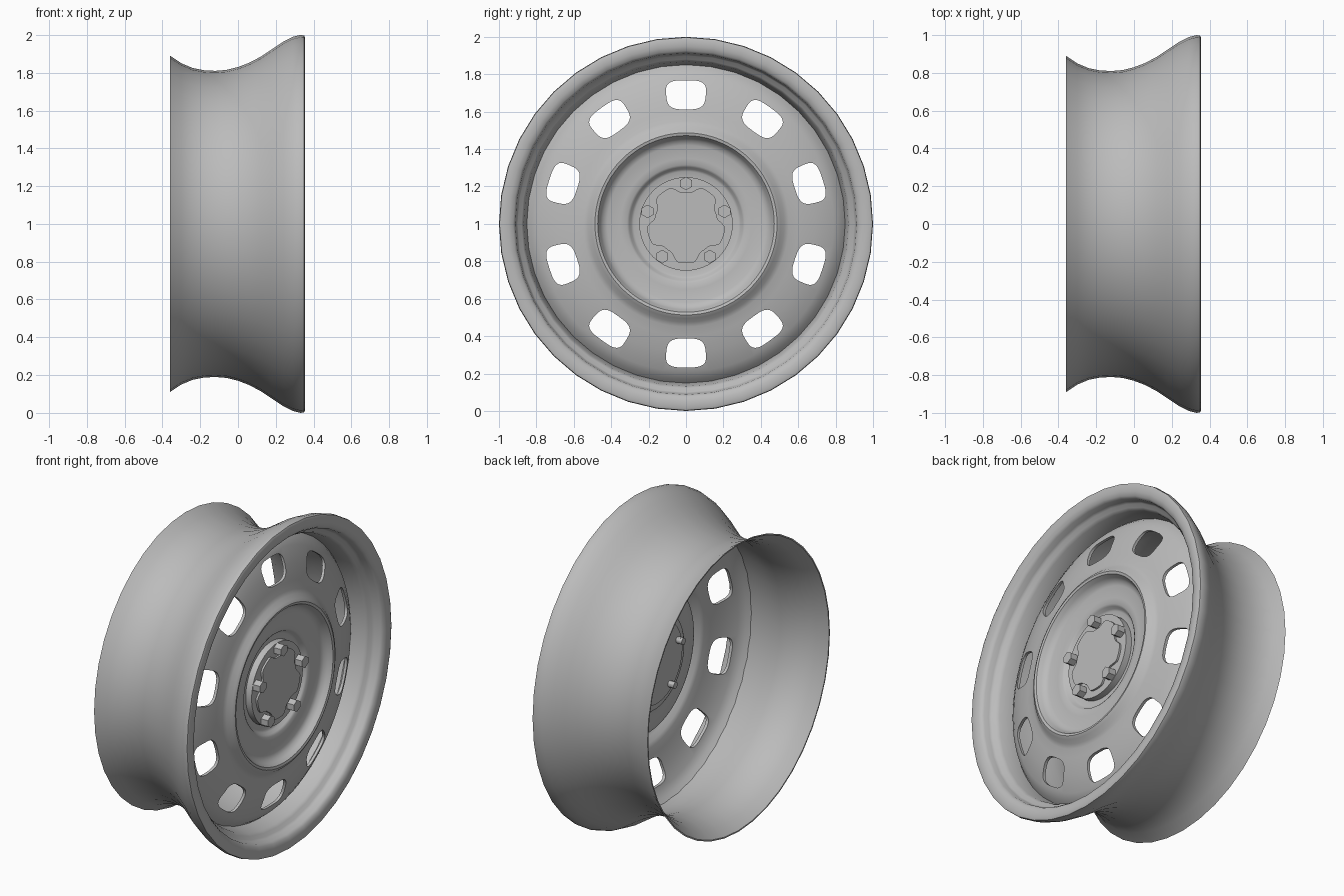
import bpy, bmesh, math
from math import sin, cos, tau, radians

cube = bpy.data.objects.get("Cube")
if cube:
    bpy.data.objects.remove(cube)

steel = bpy.data.materials.new("grey steel")
steel.use_nodes = True
GREY = (0.5, 0.5, 0.5, 1)
steel.diffuse_color = GREY
steel.node_tree.nodes["Principled BSDF"].inputs["Base Color"].default_value = GREY


def finish(name, bm, angle=40):
    bmesh.ops.recalc_face_normals(bm, faces=bm.faces)
    mesh = bpy.data.meshes.new(name)
    bm.to_mesh(mesh)
    bm.free()
    ob = bpy.data.objects.new(name, mesh)
    bpy.context.collection.objects.link(ob)
    mesh.materials.append(steel)
    smooth(ob, angle)
    return ob


def smooth(ob, angle):
    bpy.ops.object.select_all(action="DESELECT")
    bpy.context.view_layer.objects.active = ob
    ob.select_set(True)
    bpy.ops.object.shade_smooth_by_angle(angle=radians(angle))


def polar(x, r, a):
    """Point on the axle frame: a = 0 is straight up."""
    return (x, r * sin(a), 1 + r * cos(a))


def lathe(name, profile, sides, angle=40):
    """Turn a closed (x, radius) loop around the axle."""
    bm = bmesh.new()
    rings = [[bm.verts.new(polar(x, r, tau * i / sides)) for i in range(sides)]
             for x, r in profile]
    for a, b in zip(rings, rings[1:] + rings[:1]):
        for i in range(sides):
            j = (i + 1) % sides
            bm.faces.new((a[i], a[j], b[j], b[i]))
    return finish(name, bm, angle)


def prism(bm, outline, x0, x1):
    """Extrude a (y, z) outline along the axle."""
    back = [bm.verts.new((x0, y, z)) for y, z in outline]
    front = [bm.verts.new((x1, y, z)) for y, z in outline]
    bm.faces.new(back)
    bm.faces.new(front)
    n = len(outline)
    for i in range(n):
        j = (i + 1) % n
        bm.faces.new((back[i], back[j], front[j], front[i]))


def circle(r, sides, y=0, z=1):
    return [(y + r * sin(tau * i / sides), z + r * cos(tau * i / sides))
            for i in range(sides)]


# Barrel with rolled outer lip
outer = [(-.36, .89), (-.3, .85), (-.24, .825), (-.18, .813), (-.12, .81),
         (-.06, .815), (0, .83), (.06, .853), (.12, .885), (.18, .925),
         (.24, .965), (.29, .99), (.33, 1), (.35, .997), (.355, .985)]
lip = [(.352, .95), (.345, .925), (.33, .913), (.30, .908), (.285, .9),
       (.275, .88), (.255, .868), (.16, .85), (.1, .848)]
inner = [(x, r - .008) for x, r in reversed(outer[:7])]
lathe("barrel", outer + lip + inner, 40, 50)

# Pressed disc
face = [(.15, .866), (.165, .85), (.19, .83), (.215, .79), (.25, .69), (.272, .6),
        (.28, .55), (.29, .525), (.312, .505), (.322, .487), (.318, .472),
        (.295, .458), (.275, .445), (.266, .42), (.262, .35), (.26, .315),
        (.252, .303), (.235, .293), (.228, .28), (.228, .23)]
disc = lathe("disc", face + [(x - .018, r) for x, r in reversed(face)], 80, 40)

# Ten rounded windows cut through the disc
bm = bmesh.new()
for k in range(10):
    a = tau * k / 10
    shape = []
    for i in range(32):
        t = tau * i / 32
        c, s = cos(t), sin(t)
        u = .106 * math.copysign(abs(c) ** .6, c)
        v = .078 * math.copysign(abs(s) ** .6, s)
        u *= 1 + .8 * v
        v += .69
        shape.append((u * cos(a) + v * sin(a), 1 - u * sin(a) + v * cos(a)))
    prism(bm, shape, 0, .5)
cutter = finish("window_cutter", bm)
cutter.hide_render = True
cut = disc.modifiers.new("windows", "BOOLEAN")
cut.object = cutter
cut.solver = "EXACT"
bpy.context.view_layer.objects.active = disc
bpy.ops.object.select_all(action="DESELECT")
disc.select_set(True)
bpy.ops.object.modifier_apply(modifier="windows")
bpy.data.objects.remove(cutter)
smooth(disc, 40)

# Hub plate
bm = bmesh.new()
prism(bm, circle(.25, 64), .2, .268)
finish("hub_plate", bm, 30)

# Five-lobed centre cap
bm = bmesh.new()
cap = []
for i in range(100):
    a = tau * i / 100
    wave = max(-1, min(1, -1.8 * cos(5 * a) + .25))
    r = .19 + .02 * wave
    cap.append((r * sin(a), 1 + r * cos(a)))
prism(bm, cap, .26, .28)
finish("centre_cap", bm, 40)

# Five hexagonal bolts with shanks
bm = bmesh.new()
for k in range(5):
    _, y, z = polar(0, .216, tau * k / 5)
    prism(bm, circle(.036, 6, y, z), .262, .315)
    prism(bm, circle(.02, 12, y, z), .16, .262)
finish("wheel_bolts", bm, 30)
